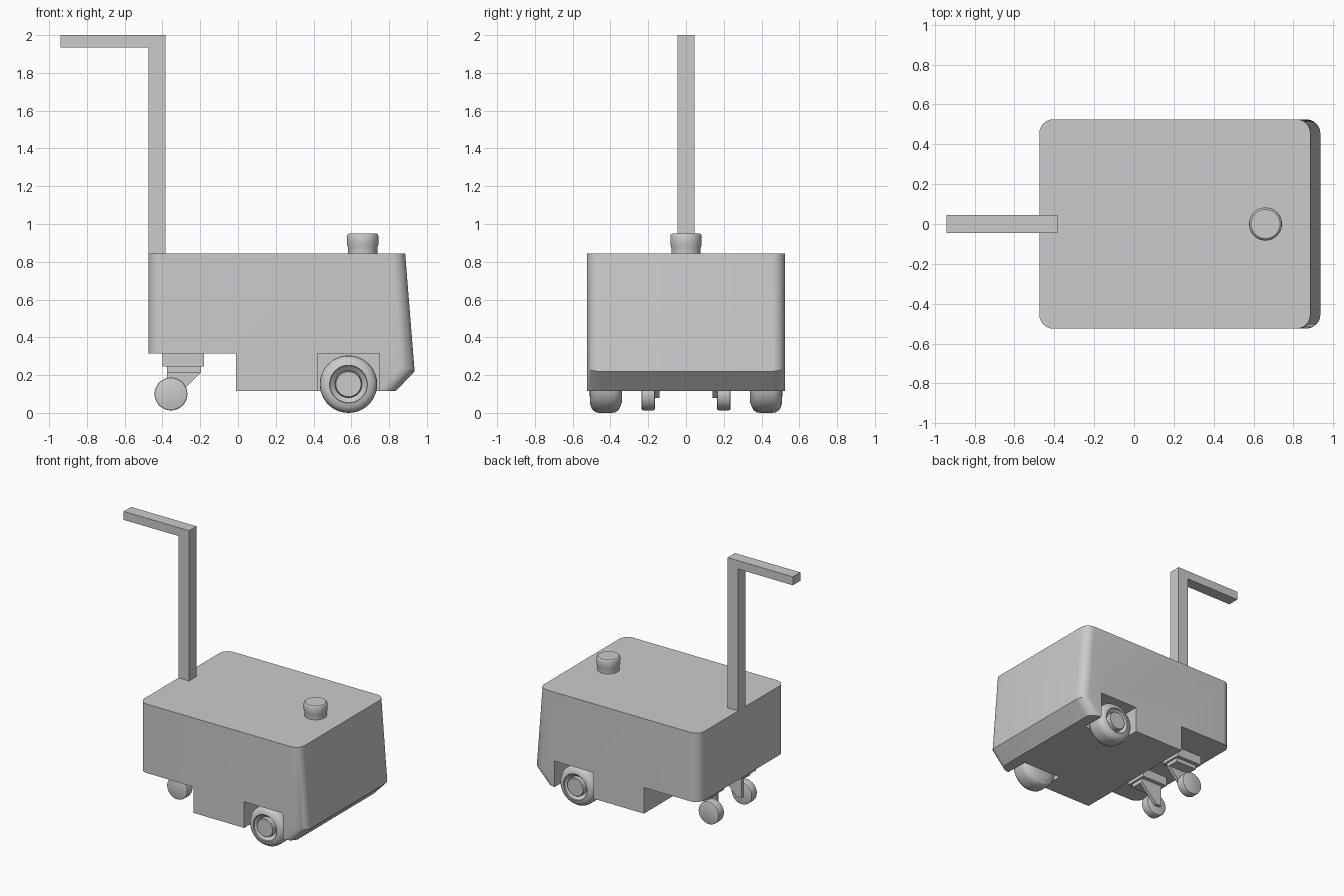
import bpy, bmesh, math

if "Cube" in bpy.data.objects:
    bpy.data.objects.remove(bpy.data.objects["Cube"], do_unlink=True)

grey = bpy.data.materials.new("light_grey")
grey.use_nodes = True
GREY = (0.6, 0.6, 0.6, 1)
grey.diffuse_color = GREY
grey.node_tree.nodes["Principled BSDF"].inputs["Base Color"].default_value = GREY


def finish(bm, name, smooth=False):
    """Turn a bmesh into a coloured object."""
    bmesh.ops.recalc_face_normals(bm, faces=bm.faces)
    me = bpy.data.meshes.new(name)
    bm.to_mesh(me)
    bm.free()
    me.materials.append(grey)
    ob = bpy.data.objects.new(name, me)
    bpy.context.collection.objects.link(ob)
    if smooth:
        shade(ob)
    return ob


def shade(ob):
    bpy.ops.object.select_all(action='DESELECT')
    ob.select_set(True)
    bpy.context.view_layer.objects.active = ob
    bpy.ops.object.shade_smooth_by_angle(angle=math.radians(30))


def prism(points, y0, y1):
    """Extrude an x-z outline from y0 to y1."""
    bm = bmesh.new()
    a = [bm.verts.new((x, y0, z)) for x, z in points]
    b = [bm.verts.new((x, y1, z)) for x, z in points]
    n = len(points)
    bm.faces.new(a)
    bm.faces.new(b)
    for i in range(n):
        j = (i + 1) % n
        bm.faces.new((a[i], a[j], b[j], b[i]))
    return bm


def box(x0, x1, y0, y1, z0, z1):
    return prism([(x0, z0), (x1, z0), (x1, z1), (x0, z1)], y0, y1)


def lathe(name, profile, place, n=48):
    """Spin (radius, height) points; place(u, v, h) gives the position."""
    bm = bmesh.new()
    rings = []
    for r, h in profile:
        rings.append([bm.verts.new(place(r * math.cos(t), r * math.sin(t), h))
                      for t in (2 * math.pi * i / n for i in range(n))])
    for p, q in zip(rings, rings[1:]):
        for i in range(n):
            j = (i + 1) % n
            bm.faces.new((p[i], p[j], q[j], q[i]))
    bm.faces.new(rings[0])
    bm.faces.new(rings[-1])
    return finish(bm, name, True)


# Body: stepped side outline with rounded upright corners
outline = [(-0.475, 0.315), (-0.01, 0.315), (-0.01, 0.115), (0.835, 0.115),
           (0.935, 0.22), (0.885, 0.845), (-0.475, 0.845)]
bm = prism(outline, -0.525, 0.525)
corners = []
for e in bm.edges:
    p, q = e.verts
    rear = max(p.co.x, q.co.x) < -0.4
    front = min(p.co.x, q.co.x) > 0.8
    if abs(p.co.y - q.co.y) < 0.01 and (rear or front):
        corners.append(e)
bmesh.ops.bevel(bm, geom=corners, offset=0.07, offset_type='OFFSET',
                segments=8, profile=0.5, affect='EDGES')
body = finish(bm, "body")

# Wheel wells cut into both sides
for s in (-1, 1):
    cutter = finish(box(0.42, 0.75, s * 0.34, s * 0.6, 0.0, 0.315), "well_cutter")
    cutter.hide_render = True
    bpy.context.view_layer.objects.active = body
    mod = body.modifiers.new("wheel_well", 'BOOLEAN')
    mod.operation = 'DIFFERENCE'
    mod.solver = 'EXACT'
    mod.object = cutter
    bpy.ops.object.modifier_apply(modifier=mod.name)
    bpy.data.objects.remove(cutter, do_unlink=True)
shade(body)

# Handle: upright post bent into a rear grip
finish(prism([(-0.475, 0.845), (-0.385, 0.845), (-0.385, 2.0), (-0.94, 2.0),
              (-0.94, 1.935), (-0.475, 1.935)], -0.045, 0.045), "handle")

# Round button on the deck
lathe("deck_button", [(0.078, 0.845), (0.078, 0.875), (0.083, 0.89), (0.083, 0.935),
                      (0.080, 0.944), (0.073, 0.95)],
      lambda u, v, h: (0.66 + u, v, h))

# Drive wheels: rounded tyre, sloped rim and hub disc
wheel = [(0.10, 0.34), (0.115, 0.347), (0.138, 0.358), (0.149, 0.375), (0.152, 0.395),
         (0.152, 0.455), (0.149, 0.475), (0.138, 0.492), (0.122, 0.503), (0.10, 0.508),
         (0.098, 0.498), (0.072, 0.475), (0.070, 0.505), (0.066, 0.51)]
# Casters: mounting plate, single tapered arm and a small wheel
caster = [(0.078, 0.165), (0.085, 0.168), (0.087, 0.176), (0.087, 0.224),
          (0.085, 0.232), (0.078, 0.235)]
arm = [(-0.375, 0.245), (-0.195, 0.245), (-0.195, 0.215), (-0.33, 0.08), (-0.375, 0.08)]

for s, side in ((-1, "right"), (1, "left")):
    lathe("drive_wheel_" + side, wheel,
          lambda u, v, h: (0.585 + u, s * h, 0.152 + v))
    lathe("caster_wheel_" + side, caster,
          lambda u, v, h: (-0.355 + u, s * h, 0.10 + v), 32)
    finish(prism(arm, s * 0.14, s * 0.165), "caster_arm_" + side)
    finish(box(-0.375, -0.195, s * 0.14, s * 0.25, 0.215, 0.245), "caster_neck_" + side)
    finish(box(-0.40, -0.18, s * 0.11, s * 0.28, 0.245, 0.315), "caster_plate_" + side)
